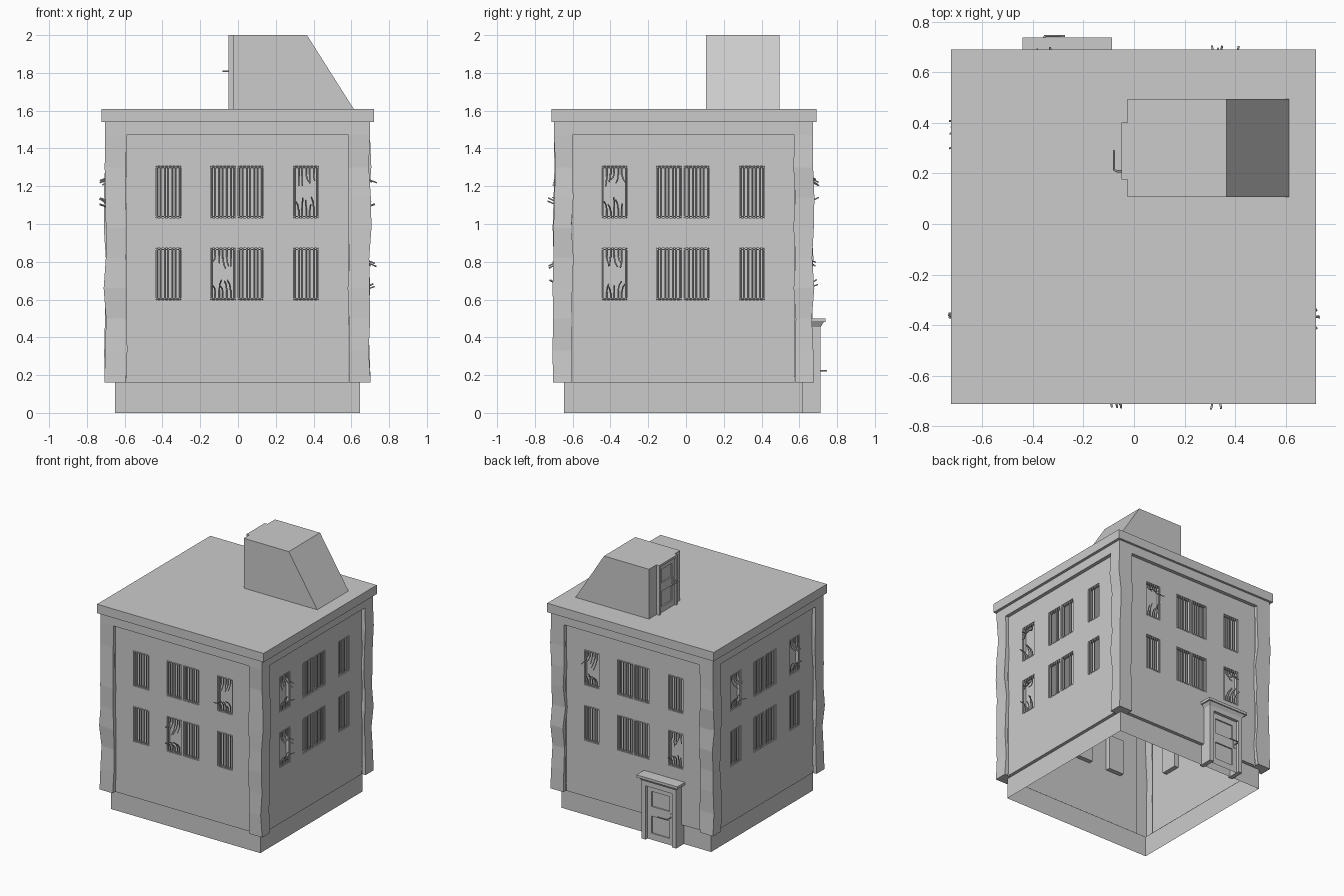
import bpy, bmesh, math, random
from mathutils import Matrix, Vector

if "Cube" in bpy.data.objects:
    bpy.data.objects.remove(bpy.data.objects["Cube"])

random.seed(4)
CX, CY = -0.0025, -0.0135          # plan centre of the body
OUT = [0.658, 0.673, 0.658, 0.673]  # panel distance: front, right, back, left
INNER = 0.587                      # half width of the wall panels
Z0, Z1, Z2 = 0.16, 1.47, 1.54      # plinth top, panel top, frieze top
COLS = [(-0.432, -0.300), (-0.143, -0.011), (0.002, 0.134), (0.297, 0.429)]
ROWS = [(0.597, 0.873), (1.032, 1.308)]
BROKEN = {(0, 3, 1), (0, 1, 0), (1, 0, 0), (1, 0, 1),
          (2, 0, 1), (2, 3, 0), (3, 0, 1), (3, 3, 1)}
SIDES = ["front", "right", "back", "left"]


def frame(k, x=CX, y=CY):
    """Local (u, -out, z) to world for side k."""
    return Matrix.Translation((x, y, 0)) @ Matrix.Rotation(k * math.pi / 2, 4, 'Z')


def finish(name, bm, m=Matrix()):
    bmesh.ops.remove_doubles(bm, verts=bm.verts, dist=1e-5)
    me = bpy.data.meshes.new(name)
    bm.to_mesh(me)
    bm.free()
    ob = bpy.data.objects.new(name, me)
    ob.data.transform(m)
    bpy.context.collection.objects.link(ob)
    return ob


def quad(bm, pts):
    return bm.faces.new([bm.verts.new(p) for p in pts])


def box(name, lo, hi, m=Matrix(), top_grow=0.0):
    """Box between two corners; top_grow flares the upper face."""
    bm = bmesh.new()
    bmesh.ops.create_cube(bm, size=1)
    for v in bm.verts:
        up = v.co.z > 0
        v.co = Vector([(a + b) / 2 + c * (b - a) for a, b, c in zip(lo, hi, v.co)])
        if up:
            v.co.x += top_grow * (1 if v.co.x > (lo[0] + hi[0]) / 2 else -1)
            if v.co.y < (lo[1] + hi[1]) / 2:
                v.co.y -= top_grow
    return finish(name, bm, m)


def pocket_sheet(name, us, zs, holes, out, depth, m, ledge=0):
    """Flat sheet with rectangular recesses."""
    bm = bmesh.new()
    gu = sorted({*us, *[h[0] for h in holes], *[h[1] for h in holes]})
    gz = sorted({*zs, *[h[2] for h in holes], *[h[3] for h in holes]})
    for a, b in zip(gu, gu[1:]):
        for c, d in zip(gz, gz[1:]):
            inside = any(h[0] <= a and b <= h[1] and h[2] <= c and d <= h[3] for h in holes)
            if not inside:
                quad(bm, [(a, -out, c), (b, -out, c), (b, -out, d), (a, -out, d)])
    for a, b, c, d in holes:
        ring = [(a, c), (b, c), (b, d), (a, d)]
        quad(bm, [(u, depth - out, z) for u, z in ring])
        for (u, z), (s, t) in zip(ring, ring[1:] + ring[:1]):
            quad(bm, [(u, -out, z), (s, -out, t), (s, depth - out, t), (u, depth - out, z)])
    if ledge:
        (a, b), z = us, zs[0]
        quad(bm, [(a, ledge - out, z), (b, ledge - out, z), (b, -out, z), (a, -out, z)])
    return finish(name, bm, m)


def tubes(name, paths, radius, m):
    """Thin rods along polylines, turned into one mesh."""
    cu = bpy.data.curves.new(name, 'CURVE')
    cu.dimensions = '3D'
    cu.bevel_depth, cu.bevel_resolution, cu.use_fill_caps = radius, 1, True
    for p in paths:
        s = cu.splines.new('POLY')
        s.points.add(len(p) - 1)
        for q, co in zip(s.points, p):
            q.co = (*co, 1)
    ob = bpy.data.objects.new(name, cu)
    ob.matrix_world = m
    bpy.context.collection.objects.link(ob)
    bpy.ops.object.select_all(action='DESELECT')
    ob.select_set(True)
    bpy.context.view_layer.objects.active = ob
    bpy.ops.object.convert(target='MESH')


def stub(u, z, length, sgn, y):
    """Snapped bar end, bending outward and sideways."""
    side = random.uniform(-0.02, 0.02)
    reach = random.uniform(0.02, 0.07)
    return [(u, y, z), (u, y, z + sgn * length * 0.5),
            (u + side * 0.3, y - reach * 0.35, z + sgn * length * 0.8),
            (u + side, y - reach, z + sgn * length)]


# Walls with recessed windows, bars and frieze
for k, side in enumerate(SIDES):
    m, out = frame(k), OUT[k]
    holes = [(*c, *r) for c in COLS for r in ROWS]
    pocket_sheet(side + "_wall", (-INNER, INNER), (Z0, Z1), holes, out, 0.035, m, 0.027)
    box(side + "_frieze", (-INNER, -out - 0.028, Z1), (INNER, -out, Z2), m)
    bars, y = [], -out + 0.006
    for ci, (a, b) in enumerate(COLS):
        for ri, (c, d) in enumerate(ROWS):
            bars += [[(a, y, z), (b, y, z)] for z in (c + 0.008, d - 0.008)]
            for i in range(7):
                u = a + 0.006 + i * (b - a - 0.012) / 6
                if (k, ci, ri) in BROKEN and 0 < i < 6:
                    bars.append(stub(u, c, random.uniform(0.07, 0.11), 1, y))
                    bars.append(stub(u, d, random.uniform(0.07, 0.11), -1, y))
                else:
                    bars.append([(u, y, c), (u, y, d)])
    tubes(side + "_window_bars", bars, 0.004, m)

# Uneven corner pillars
HX, HY = 0.701, 0.686
LEVELS = [Z0, 0.33, 0.5, 0.66, 0.82, 0.98, 1.14, 1.3, Z1, Z2]
for sx in (-1, 1):
    for sy in (-1, 1):
        bm = bmesh.new()
        rings = []
        for z in LEVELS:
            w = [random.uniform(-0.009, 0.008) if Z0 < z < Z1 else 0.004 * (z == Z0) for _ in range(4)]
            ring = [(INNER + w[0], OUT[0]), (INNER + w[0], HY + w[1]), (HX + w[2], HY + w[1]),
                    (HX + w[2], INNER + w[3]), (OUT[1], INNER + w[3])]
            rings.append([bm.verts.new((CX + sx * x, CY + sy * y, z)) for x, y in ring])
        for r, s in zip(rings, rings[1:]):
            for i in range(4):
                f = [r[i], r[i + 1], s[i + 1], s[i]]
                bm.faces.new(f[::-1] if sx * sy > 0 else f)
        under = [(0.647, INNER), (0.647, 0.631), (INNER, 0.631)]
        f = bm.faces.new(rings[0] + [bm.verts.new((CX + sx * x, CY + sy * y, Z0)) for x, y in under])
        f.normal_update()
        if f.normal.z > 0:
            f.normal_flip()
        finish("%s_%s_pillar" % ("left" if sx < 0 else "right", "front" if sy < 0 else "back"), bm)

# Hollow plinth
bm = bmesh.new()
ring = [(-0.65, -0.645), (0.645, -0.645), (0.645, 0.618), (-0.65, 0.618)]
for (a, b), (c, d) in zip(ring, ring[1:] + ring[:1]):
    quad(bm, [(a, b, 0), (c, d, 0), (c, d, Z0), (a, b, Z0)])
finish("plinth", bm)

# Roof slab
box("roof_slab", (-0.723, -0.712, Z2), (0.72, 0.69, 1.61))

# Sloped stair house on the roof
bm = bmesh.new()
prof = [(-0.025, 1.61), (0.612, 1.61), (0.365, 2.0), (-0.025, 2.0)]
f = quad(bm, [(x, 0.107, z) for x, z in prof])
ext = bmesh.ops.extrude_face_region(bm, geom=[f], use_keep_orig=True)
for v in ext["geom"]:
    if isinstance(v, bmesh.types.BMVert):
        v.co.y = 0.494
bmesh.ops.recalc_face_normals(bm, faces=bm.faces)
finish("stair_house", bm)


def door(name, m, half, z0, z1, jamb, face, back, leaf):
    """Jambs, head, panelled leaf and lever handle; depths are outward distances."""
    w, h = half - jamb, z1 - jamb
    for s, lo, hi in (("left", -half, -w), ("right", w, half)):
        box("%s_%s_jamb" % (name, s), (lo, -face, z0), (hi, -back, z1), m)
    box(name + "_head", (-w, -face, h), (w, -back, z1), m)
    t, p = h - z0, w * 0.68
    holes = [(-p, p, z0 + t * 0.12, z0 + t * 0.44), (-p, p, z0 + t * 0.62, z0 + t * 0.9)]
    pocket_sheet(name + "_leaf", (-w, w), (z0, h), holes, leaf, 0.01, m)
    u, z = w * 0.82, z0 + t * 0.53
    tip = face + 0.03
    tubes(name + "_handle", [[(u, -leaf, z), (u, 0.012 - tip, z), (u - 0.006, -tip, z),
                              (u - 0.085, -tip, z)]], 0.0045, m)
    box(name + "_handle_plate", (u - 0.012, -leaf - 0.005, z - 0.025), (u + 0.012, -leaf, z + 0.025), m)


# Rooftop door on the left face of the stair house
door("roof_door", frame(3, 0, 0.288), 0.113, 1.61, 2.0, 0.016, 0.049, 0.02, 0.035)

# Back entrance with flared hood
m = frame(2, -0.264, 0)
door("back_door", m, 0.15, 0, 0.455, 0.035, 0.713, 0.60, 0.69)
box("back_door_hood_flare", (-0.15, -0.713, 0.455), (0.15, -0.60, 0.48), m, 0.016)
box("back_door_hood", (-0.177, -0.738, 0.48), (0.177, -0.60, 0.5), m)
